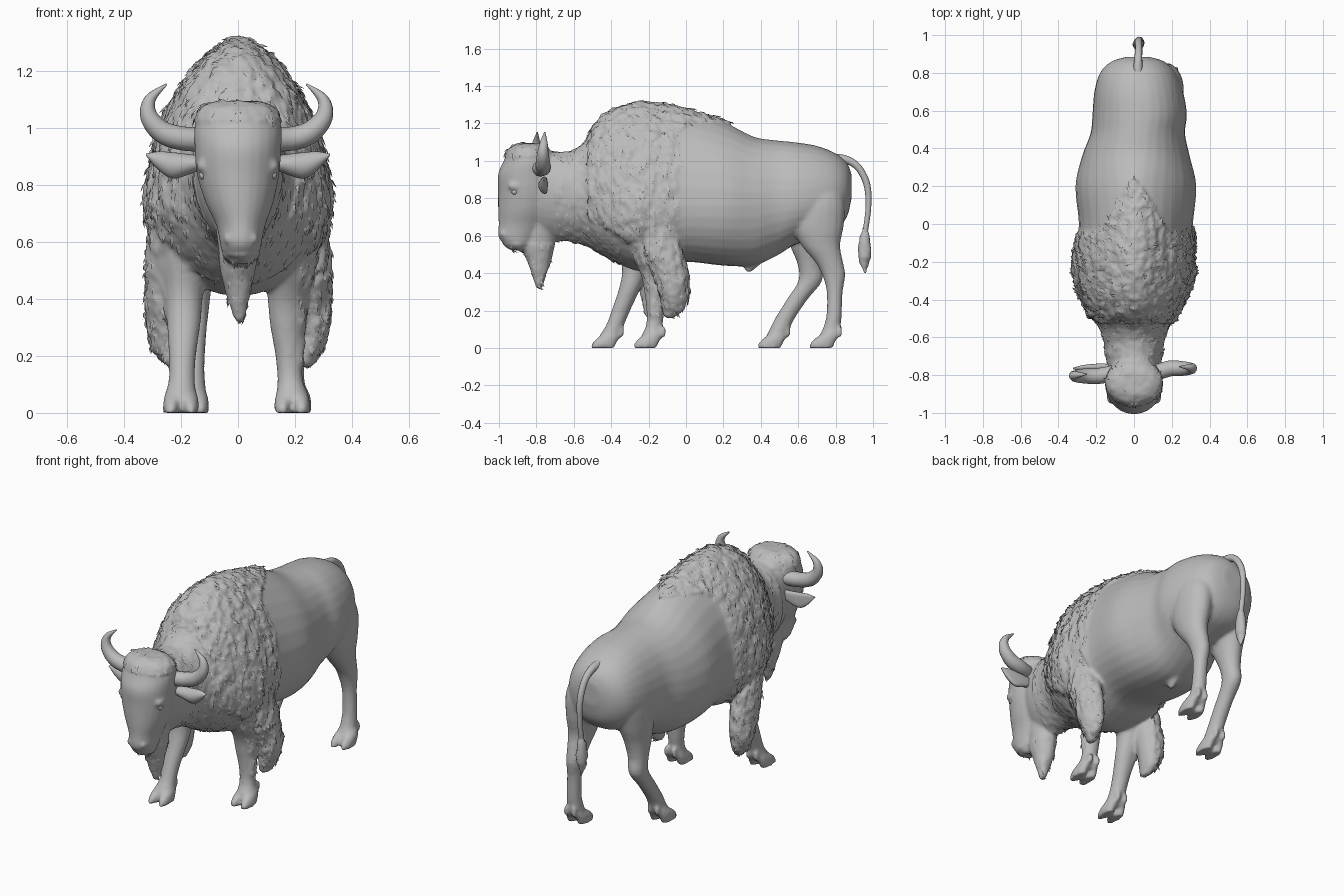
import bpy, bmesh, math, random
from mathutils import Vector, noise

random.seed(4)
grey = bpy.data.materials.new("grey hide")
grey.diffuse_color = (0.5, 0.5, 0.5, 1)


def clamp(v):
    return max(0.0, min(1.0, v))


def spline(keys, sub=4):
    """Smoothly resample a list of equal-length tuples."""
    out = []
    for i in range(len(keys) - 1):
        a, b, c, d = (keys[min(max(i + k, 0), len(keys) - 1)] for k in (-1, 0, 1, 2))
        for s in range(sub):
            t = s / sub
            out.append([0.5 * (2 * q + (r - p) * t + (2 * p - 5 * q + 4 * r - w) * t * t
                               + (3 * q - p - 3 * r + w) * t ** 3)
                        for p, q, r, w in zip(a, b, c, d)])
    return out + [list(keys[-1])]


def skin(bm, rings):
    """Bridge rings of points and cap both ends."""
    loops = [[bm.verts.new(p) for p in r] for r in rings]
    n = len(loops[0])
    for a, b in zip(loops, loops[1:]):
        for i in range(n):
            bm.faces.new((a[i], a[(i + 1) % n], b[(i + 1) % n], b[i]))
    bm.faces.new(loops[0][::-1])
    bm.faces.new(loops[-1])


def barrel(bm, keys, n=32):
    """Trunk sections along y: y, bottom, top, half width, widest z, pinch, centre x."""
    rings = []
    for y, bot, top, w, zc, p, cx in spline(keys):
        ring = []
        keel = .85 + .45 * clamp((-.05 - y) / .5)
        for i in range(n):
            a = 2 * math.pi * i / n
            c, s = math.cos(a), math.sin(a)
            x = math.copysign(abs(c) ** (p if s > 0 else keel), c) * w
            ring.append((cx + x, y, zc + s * ((top - zc) if s > 0 else (zc - bot))))
        rings.append(ring)
    skin(bm, rings)


def column(bm, keys, n=18):
    """Upright sections: z, x, y, half width x, half width y."""
    skin(bm, [[(x + max(rx, .002) * math.cos(2 * math.pi * i / n),
                y + max(ry, .002) * math.sin(2 * math.pi * i / n), z) for i in range(n)]
              for z, x, y, rx, ry in spline(keys)])


def ball(bm, co, size):
    """Ellipsoid at co with the given half sizes."""
    for v in bmesh.ops.create_uvsphere(bm, u_segments=16, v_segments=10, radius=1)["verts"]:
        v.co = Vector([c + p * k for c, p, k in zip(co, v.co, size)])


def hoof(bm, x, y):
    """Cloven hoof with two toes and two dewclaws; y is the sole centre."""
    for s in (-1, 1):
        column(bm, [(.085, x + s * .022, y + .055, .027, .035), (.055, x + s * .029, y + .03, .031, .058),
                    (.025, x + s * .033, y + .008, .030, .066), (0, x + s * .034, y, .029, .064)], 14)
        column(bm, [(.11, x + s * .024, y + .10, .014, .014), (.07, x + s * .026, y + .098, .014, .016),
                    (.055, x + s * .026, y + .095, .006, .008)], 8)


def finish(name, bm):
    bmesh.ops.recalc_face_normals(bm, faces=bm.faces)
    me = bpy.data.meshes.new(name)
    bm.to_mesh(me)
    bm.free()
    me.materials.append(grey)
    ob = bpy.data.objects.new(name, me)
    bpy.context.collection.objects.link(ob)
    me.shade_smooth()
    return ob


def fuse(ob, voxel, smooth):
    """Melt overlapping volumes into one skin."""
    m = ob.modifiers.new("fuse", 'REMESH')
    m.mode, m.voxel_size, m.use_smooth_shade = 'VOXEL', voxel, True
    m = ob.modifiers.new("soften", 'SMOOTH')
    m.iterations, m.factor = smooth, 0.5
    dg = bpy.context.evaluated_depsgraph_get()
    me = bpy.data.meshes.new_from_object(ob.evaluated_get(dg))
    ob.modifiers.clear()
    ob.data = me
    me.materials.clear()
    me.materials.append(grey)
    me.shade_smooth()


# trunk, hump and neck
bm = bmesh.new()
barrel(bm, [(.885, .80, .93, .06, .86, 1, .02), (.86, .70, .99, .14, .84, 1, .02),
            (.80, .63, 1.04, .20, .82, .9, .02), (.70, .59, 1.08, .235, .80, .9, .025),
            (.58, .55, 1.10, .25, .78, .9, .03), (.48, .49, 1.11, .25, .78, .95, .02),
            (.36, .44, 1.13, .285, .76, 1, .01), (.20, .44, 1.21, .32, .76, 1.3, .01),
            (.0, .46, 1.275, .302, .76, 1.35, .01), (-.12, .43, 1.30, .31, .74, 1.35, 0),
            (-.25, .41, 1.31, .31, .74, 1.33, 0), (-.38, .46, 1.275, .278, .76, 1.2, 0),
            (-.47, .51, 1.21, .235, .78, 1.1, 0), (-.54, .55, 1.10, .185, .80, 1, 0),
            (-.62, .57, 1.05, .158, .82, 1, 0), (-.74, .58, 1.05, .145, .84, 1, 0),
            (-.82, .62, 1.04, .12, .85, 1, 0)])
# head and beard
column(bm, [(1.09, .0, -.84, .08, .06), (1.065, 0, -.84, .132, .105), (1.0, 0, -.84, .153, .135),
            (.93, 0, -.85, .152, .155), (.84, 0, -.85, .145, .155), (.74, .005, -.86, .12, .145),
            (.66, .01, -.88, .087, .122), (.60, .01, -.90, .074, .105),
            (.56, .01, -.90, .065, .08), (.525, .01, -.89, .035, .045)], 24)
column(bm, [(.66, 0, -.78, .08, .09), (.54, 0, -.79, .065, .085), (.46, 0, -.785, .05, .06),
            (.39, .003, -.785, .032, .037), (.32, .005, -.785, .008, .01)])
# brows, nostril rims and bulging shoulders
for s in (-1, 1):
    ball(bm, (s * .125, -.905, .865), (.022, .05, .022))
    ball(bm, (s * .043 + .01, -.972, .61), (.02, .025, .018))
    ball(bm, (s * .21, -.23, .74), (.112, .20, .20))
# front legs: right one trails, left one leads
column(bm, [(.72, .19, -.22, .10, .13), (.55, .18, -.21, .085, .11), (.40, .17, -.18, .066, .065),
            (.31, .17, -.168, .058, .057), (.20, .178, -.163, .047, .048), (.12, .183, -.17, .045, .044),
            (.07, .188, -.185, .052, .052), (.04, .19, -.195, .04, .05)])
column(bm, [(.72, -.19, -.24, .10, .13), (.55, -.19, -.24, .09, .12), (.42, -.19, -.27, .068, .072),
            (.32, -.19, -.30, .06, .058), (.20, -.195, -.348, .048, .05), (.12, -.197, -.38, .046, .048),
            (.07, -.20, -.405, .052, .055), (.04, -.20, -.42, .04, .05)])
# hind legs: right one trails, left one leads
column(bm, [(.95, .15, .70, .05, .06), (.80, .165, .715, .092, .13), (.66, .175, .705, .088, .14),
            (.55, .18, .72, .07, .105), (.46, .18, .765, .055, .075), (.39, .18, .79, .048, .062),
            (.30, .185, .795, .04, .043), (.18, .19, .792, .041, .041), (.11, .19, .78, .044, .046),
            (.07, .193, .765, .05, .05), (.04, .195, .75, .04, .05)])
column(bm, [(.95, -.11, .68, .05, .06), (.80, -.115, .68, .092, .13), (.66, -.125, .66, .088, .125),
            (.55, -.135, .65, .07, .095), (.45, -.145, .66, .055, .065), (.36, -.15, .665, .048, .064),
            (.26, -.155, .595, .043, .056), (.16, -.16, .53, .043, .053), (.11, -.16, .505, .045, .053),
            (.07, -.163, .485, .05, .052), (.04, -.165, .47, .04, .05)])
for x, y in ((.19, -.22), (-.20, -.445), (.195, .722), (-.165, .445)):
    hoof(bm, x, y)
# shaggy leg fur
for s, dy in ((1, 0), (-1, -.10)):
    column(bm, [(.72, s * .22, -.16 + dy, .07, .12), (.55, s * .24, -.13 + dy, .075, .105),
                (.42, s * .25, -.09 + dy, .07, .09), (.30, s * .252, -.065 + dy, .06, .072),
                (.22, s * .245, -.07 + dy, .042, .05), (.165, s * .235, -.085 + dy, .015, .02)])
# belly sheath
column(bm, [(.50, .01, .36, .04, .09), (.45, .01, .35, .03, .05), (.405, .01, .335, .01, .015)])
body = finish("body", bm)
fuse(body, .0105, 5)


def fur(p):
    """Amount of shag at a point: 1 over the cape and leg fur, less on neck, crown and beard."""
    x, y, z = abs(p.x), p.y, p.z
    if y < -.70:
        return .35 if z > 1.02 or z < .56 else 0
    if y < -.52:
        return .4
    edge = -.03 + max(0, z - 1.02) * max(0, 1.7 - x * 9) + max(0, min(.09, (.56 - z) * .6))
    back = clamp((edge - y) / .035)
    hem = .56 + max(0, -.32 - y) * .6
    cape = clamp((z - hem) / .05 + .3)
    legs = clamp((x - .205) / .03) * clamp((y + .30) / .04) * clamp((z - .15) / .03)
    throat = .3 if y < -.35 and z > .45 else 0
    return back * max(cape, legs, throat)


# clumpy fur relief over the cape
normals = [v.normal.copy() for v in body.data.vertices]
for v, n in zip(body.data.vertices, normals):
    f = fur(v.co)
    if f > 0:
        q = Vector((v.co.x * 26, v.co.y * 26, v.co.z * 13))
        v.co += n * f * (.010 + .011 * noise.noise(q) + .006 * noise.noise(q * 2.3))
body.data.update()

# loose tufts of hair
bm = bmesh.new()
for poly in body.data.polygons:
    c, n = poly.center, poly.normal
    f = fur(c)
    if f <= .1 or random.random() > .08 * f:
        continue
    flow = Vector((random.uniform(-.3, .3), random.uniform(.1, .7), -1))
    flow = (flow - n * flow.dot(n)).normalized()
    side = n.cross(flow) * random.uniform(.006, .011)
    ln = random.uniform(.025, .045)
    a, b = bm.verts.new(c - side - n * .002), bm.verts.new(c + side - n * .002)
    m = bm.verts.new(c + flow * ln * .4 + n * .006)
    t = bm.verts.new(c + flow * ln + n * .003)
    for tri in ((a, b, m), (a, m, t), (m, b, t)):
        bm.faces.new(tri)
finish("fur_tufts", bm)


def tube(name, pts):
    """Tapered tube through x, y, z, radius keys."""
    cu = bpy.data.curves.new(name, 'CURVE')
    cu.dimensions, cu.bevel_depth, cu.bevel_resolution, cu.use_fill_caps = '3D', 1, 4, True
    sp = cu.splines.new('POLY')
    path = spline(pts, 6)
    sp.points.add(len(path) - 1)
    for p, (x, y, z, r) in zip(sp.points, path):
        p.co, p.radius = (x, y, z, 1), r
    sp.use_smooth = True
    cu.materials.append(grey)
    bpy.context.collection.objects.link(bpy.data.objects.new(name, cu))


for s, side, dy, dx in ((1, "right", .02, -.01), (-1, "left", -.02, 0)):
    # upswept horns
    tube(side + "_horn", [(s * .11, -.79, .96, .042), (s * .19, -.785 + dy, .962, .042),
                          (s * .265 + dx, -.785 + dy, .985, .039), (s * .312 + dx, -.785 + dy, 1.04, .031),
                          (s * .308 + dx, -.78 + dy, 1.10, .02), (s * .25 + dx, -.775 + dy, 1.153, .003)])
    # leaf-shaped ears
    bm = bmesh.new()
    skin(bm, [[(s * x, -.765 + d * math.sin(a) + .5 * d * math.cos(a) ** 2, z + h * math.cos(a))
               for a in (math.pi * i / 7 for i in range(14))]
              for x, z, h, d in spline([(.11, .88, .02, .022), (.17, .872, .035, .026), (.23, .868, .046, .023),
                                        (.28, .885, .032, .016), (.322, .905, .004, .004)])])
    finish(side + "_ear", bm)
    # eyes
    bm = bmesh.new()
    ball(bm, (s * .119, -.915, .835), (.018, .018, .018))
    finish(side + "_eye", bm)

# tail and its hair tuft
tube("tail", [(.02, .78, 1.01, .03), (.022, .86, 1.005, .022), (.025, .925, .96, .019),
              (.025, .968, .87, .018), (.025, .975, .75, .015), (.025, .955, .60, .014)])
bm = bmesh.new()
column(bm, [(.64, .025, .957, .012, .012), (.57, .025, .955, .026, .03), (.49, .025, .955, .028, .033),
            (.44, .025, .955, .016, .02), (.40, .025, .955, .002, .002)], 12)
for v in bm.verts:
    v.co += Vector((.2, .2, 0)) * .04 * noise.noise(v.co * 40)
finish("tail_tuft", bm)
